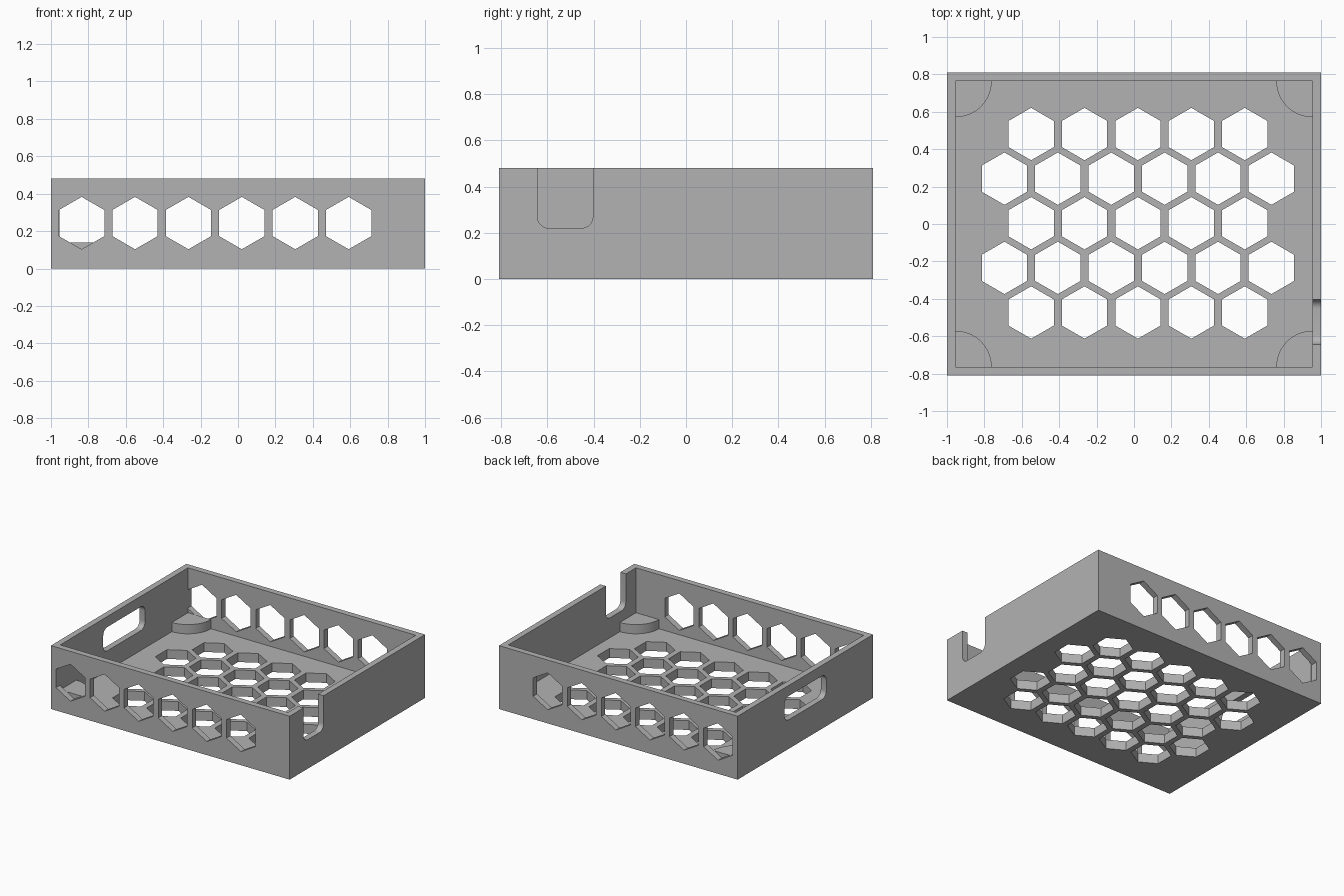
import bpy
import bmesh
from math import cos, sin, pi, radians

cube = bpy.data.objects.get("Cube")
if cube:
    bpy.data.objects.remove(cube, do_unlink=True)

W, D, H = 1.0, 0.81, 0.48        # half width, half depth, height
WALL, FLOOR, POST_TOP = 0.046, 0.07, 0.14
IN_X, IN_Y = W - WALL, D - WALL
HEX_R, PITCH, ROW = 0.14, 0.2855, 0.2385

grey = bpy.data.materials.new("plain grey")
grey.use_nodes = True
grey.diffuse_color = (0.45, 0.45, 0.45, 1)
grey.node_tree.nodes["Principled BSDF"].inputs["Base Color"].default_value = (0.45, 0.45, 0.45, 1)


def add_prism(bm, profile, axis, lo, hi):
    """Extrude a 2D profile along an axis; the profile uses the other two axes in order."""
    def point(p, w):
        co = list(p)
        co.insert("xyz".index(axis), w)
        return bm.verts.new(co)
    a = [point(p, lo) for p in profile]
    b = [point(p, hi) for p in profile]
    n = len(profile)
    bm.faces.new(a)
    bm.faces.new(b[::-1])
    for i in range(n):
        j = (i + 1) % n
        bm.faces.new((a[j], a[i], b[i], b[j]))


def make_object(name, bm):
    bmesh.ops.recalc_face_normals(bm, faces=bm.faces)
    mesh = bpy.data.meshes.new(name)
    bm.to_mesh(mesh)
    bm.free()
    mesh.materials.append(grey)
    obj = bpy.data.objects.new(name, mesh)
    bpy.context.collection.objects.link(obj)
    return obj


def rect(x0, x1, y0, y1):
    return [(x0, y0), (x1, y0), (x1, y1), (x0, y1)]


def hexagon(cx, cy):
    return [(cx + HEX_R * sin(k * pi / 3), cy + HEX_R * cos(k * pi / 3)) for k in range(6)]


def rounded(x0, x1, y0, y1, r, steps=8):
    corners = [(x1 - r, y1 - r), (x0 + r, y1 - r), (x0 + r, y0 + r), (x1 - r, y0 + r)]
    return [(cx + r * cos((q + s / steps) * pi / 2), cy + r * sin((q + s / steps) * pi / 2))
            for q, (cx, cy) in enumerate(corners) for s in range(steps + 1)]


def cut(target, bm):
    cutter = make_object("cutter", bm)
    cutter.hide_render = True
    mod = target.modifiers.new("cut", 'BOOLEAN')
    mod.operation, mod.solver, mod.object = 'DIFFERENCE', 'EXACT', cutter
    bpy.context.view_layer.objects.active = target
    bpy.ops.object.modifier_apply(modifier=mod.name)
    bpy.data.objects.remove(cutter, do_unlink=True)


def smooth(obj):
    bpy.ops.object.select_all(action='DESELECT')
    obj.select_set(True)
    bpy.context.view_layer.objects.active = obj
    bpy.ops.object.shade_smooth_by_angle(angle=radians(30))


# Open tray: solid block with its inside removed
bm = bmesh.new()
add_prism(bm, rect(-W, W, -D, D), "z", 0, H)
tray = make_object("tray", bm)
bm = bmesh.new()
add_prism(bm, rect(-IN_X, IN_X, -IN_Y, IN_Y), "z", FLOOR, H + 0.2)
cut(tray, bm)

# Honeycomb in the floor, alternating rows of five and six
bm = bmesh.new()
for row in range(5):
    count = 5 + row % 2
    for i in range(count):
        x = 0.021 + (i - (count - 1) / 2) * PITCH
        add_prism(bm, hexagon(x, 0.004 + (row - 2) * ROW), "z", -0.1, FLOOR + 0.05)

# Row of hexagons through the front and back walls
for i in range(6):
    for side in (-1, 1):
        add_prism(bm, hexagon(-0.836 + i * PITCH, 0.243), "y", side * (IN_Y - 0.005), side * (D + 0.1))

# Handle slot in one end, open notch in the other
add_prism(bm, rounded(-0.25, 0.25, 0.22, 0.40, 0.05), "x", -W - 0.1, -IN_X + 0.02)
add_prism(bm, rounded(-0.643, -0.403, 0.22, H + 0.2, 0.05), "x", IN_X - 0.02, W + 0.1)
cut(tray, bm)
smooth(tray)

# Quarter-round corner posts
for sx, x_name in ((-1, "right"), (1, "left")):
    for sy, y_name in ((-1, "front"), (1, "back")):
        arc = [(sx * (IN_X - 0.193 * cos(k * pi / 32)), sy * (IN_Y - 0.193 * sin(k * pi / 32)))
               for k in range(17)]
        bm = bmesh.new()
        add_prism(bm, [(sx * IN_X, sy * IN_Y)] + arc, "z", FLOOR - 0.01, POST_TOP)
        smooth(make_object(f"{y_name}_{x_name}_post", bm))
